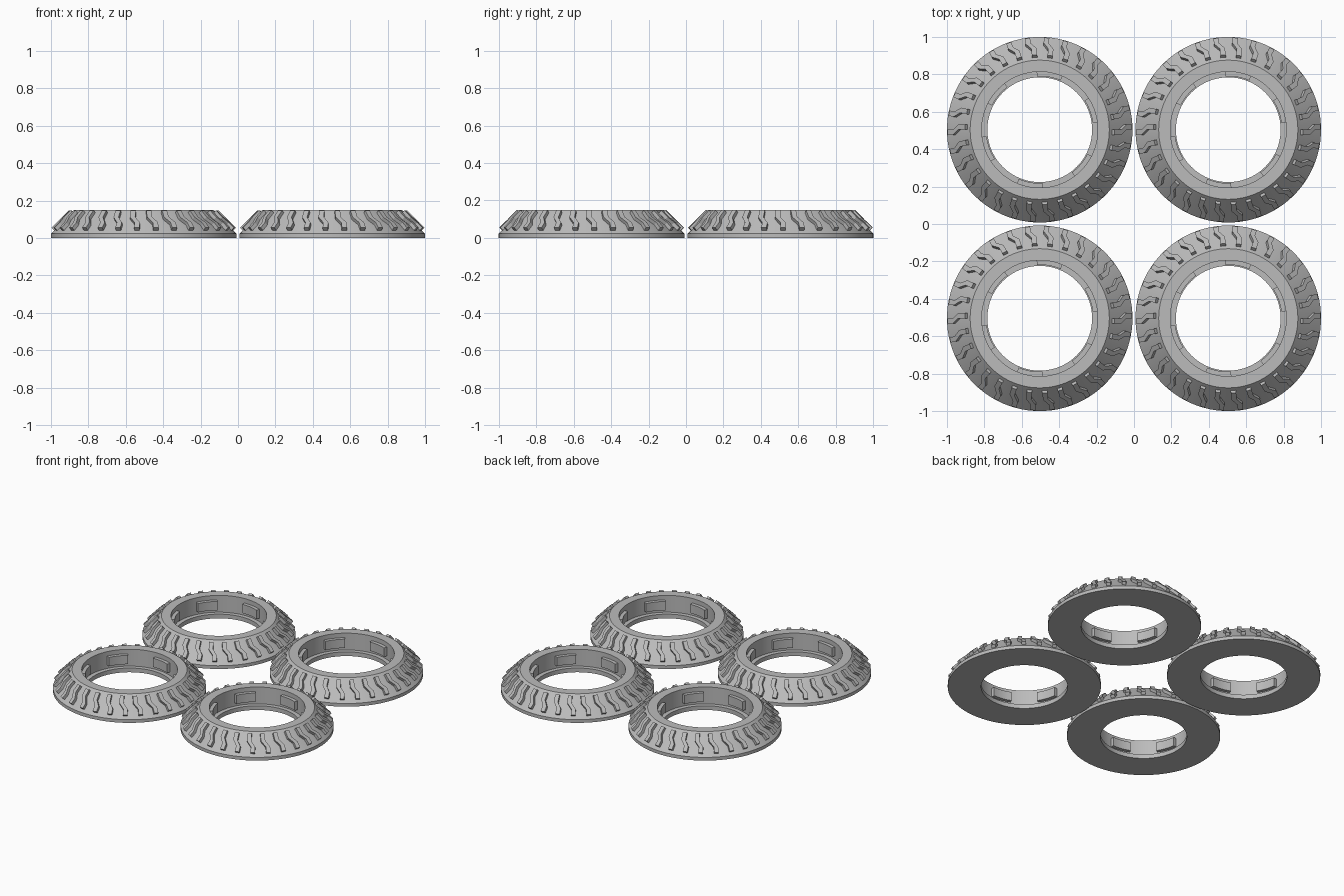
import bpy, bmesh, math
from mathutils import Vector, Matrix

if "Cube" in bpy.data.objects:
    bpy.data.objects.remove(bpy.data.objects["Cube"])

RADIUS, HEIGHT, CENTRE = 0.496, 0.15, 0.504

rubber = bpy.data.materials.new("light_grey")
rubber.use_nodes = True
GREY = (0.5, 0.5, 0.5, 1)
rubber.diffuse_color = GREY
rubber.node_tree.nodes["Principled BSDF"].inputs["Base Color"].default_value = GREY


def finish(bm, name):
    bmesh.ops.recalc_face_normals(bm, faces=bm.faces)
    mesh = bpy.data.meshes.new(name)
    bm.to_mesh(mesh)
    bm.free()
    mesh.materials.append(rubber)
    return mesh


def polar(r, angle, z):
    return Vector((r * math.cos(angle), r * math.sin(angle), z))


def sweep(bm, sections):
    """Join four-cornered sections into a closed bar."""
    rings = [[bm.verts.new(p) for p in s] for s in sections]
    for a, b in zip(rings, rings[1:]):
        for i in range(4):
            j = (i + 1) % 4
            bm.faces.new((a[i], a[j], b[j], b[i]))
    bm.faces.new(rings[0])
    bm.faces.new(rings[-1])


# Tyre body: revolved profile with sloped wall and a ledge in the bore
def body_mesh():
    bm = bmesh.new()
    profile = [(0.28, 0), (RADIUS, 0), (RADIUS, 0.023), (0.372, HEIGHT),
               (0.31, HEIGHT), (0.31, 0.03), (0.28, 0.03)]
    vs = [bm.verts.new((r, 0, z)) for r, z in profile]
    edges = [bm.edges.new((vs[i], vs[(i + 1) % len(vs)])) for i in range(len(vs))]
    bmesh.ops.spin(bm, geom=vs + edges, cent=(0, 0, 0), axis=(0, 0, 1),
                   angle=math.tau, steps=96, use_merge=True)
    bmesh.ops.remove_doubles(bm, verts=bm.verts, dist=1e-5)
    return finish(bm, "tyre_body")


# Tread: zigzag bars climbing the sloped wall
def tread_mesh(count=30, half=0.014, depth=0.019):
    bm = bmesh.new()
    path = [(0.055, 0.014), (0.083, 0.014), (0.112, -0.014), (0.148, -0.014)]
    for k in range(count):
        turn = Matrix.Rotation(math.tau * k / count, 3, "Z")
        sections = []
        for z, side in path:
            r = 0.548 - z
            sections.append([turn @ Vector(p) for p in (
                (r - depth, side - half, z - depth), (r, side - half, z),
                (r, side + half, z), (r - depth, side + half, z - depth))])
        sweep(bm, sections)
    return finish(bm, "tread_bars")


# Lugs: curved blocks on the wall of the bore
def lug_mesh(count=6, first=20, half=13, steps=6):
    bm = bmesh.new()
    for k in range(count):
        mid = first + k * 360 / count
        sections = []
        for i in range(steps + 1):
            a = math.radians(mid - half + 2 * half * i / steps)
            sections.append([polar(r, a, z) for r, z in (
                (0.286, 0.055), (0.314, 0.055), (0.314, 0.118), (0.286, 0.118))])
        sweep(bm, sections)
    return finish(bm, "bore_lugs")


parts = {"body": body_mesh(), "tread": tread_mesh(), "lugs": lug_mesh()}

# Four matching tyres laid out in a square
for row, sy in (("front", -1), ("back", 1)):
    for side, sx in (("right", -1), ("left", 1)):
        for part, mesh in parts.items():
            obj = bpy.data.objects.new(f"{row}_{side}_tyre_{part}", mesh)
            obj.location = (sx * CENTRE, sy * CENTRE, 0)
            bpy.context.collection.objects.link(obj)

# Smooth the round walls, keep the corners sharp
bpy.ops.object.select_all(action="DESELECT")
for part in ("body", "lugs"):
    obj = bpy.data.objects[f"front_right_tyre_{part}"]
    obj.select_set(True)
    bpy.context.view_layer.objects.active = obj
bpy.ops.object.shade_smooth_by_angle(angle=math.radians(25))
